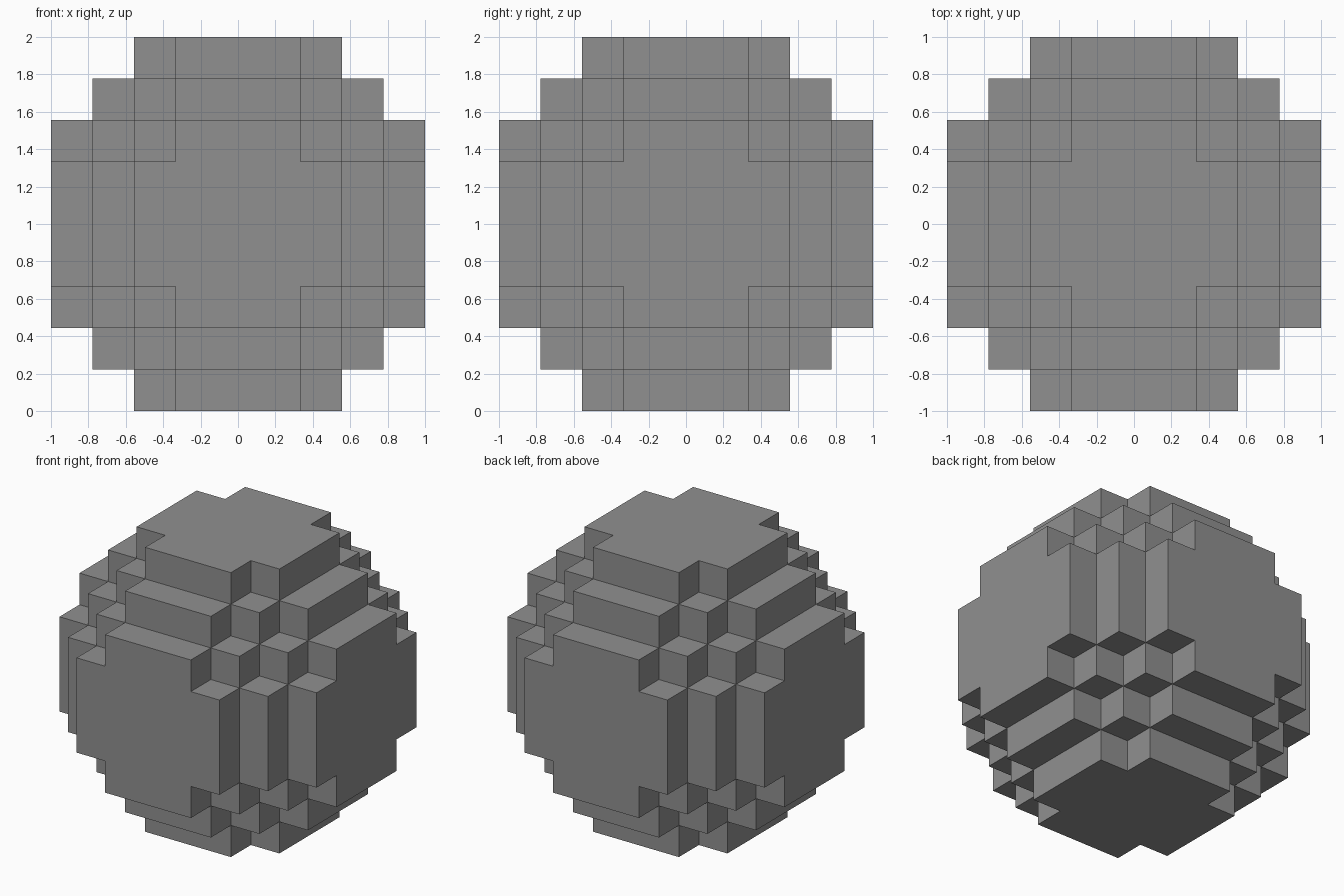
import bpy
import bmesh
from mathutils import Vector

cube = bpy.data.objects.get("Cube")
if cube:
    bpy.data.objects.remove(cube, do_unlink=True)

REACH = 4                      # cells from the centre to the outermost cell
CELL = 2 / (2 * REACH + 1)     # edge length of one cell
LIMIT = 21.5                   # squared radius, in cells

# Stone grey material
grey = bpy.data.materials.new("stone_grey")
grey.use_nodes = True
colour = (0.28, 0.28, 0.28, 1)
grey.diffuse_color = colour
grey.node_tree.nodes["Principled BSDF"].inputs["Base Color"].default_value = colour


def filled(cell):
    return cell.length_squared < LIMIT


# Blocky sphere: keep only cell sides that face an empty cell
bm = bmesh.new()
span = range(-REACH, REACH + 1)
cells = [Vector((i, j, k)) for i in span for j in span for k in span]
for cell in filter(filled, cells):
    for axis in range(3):
        for sign in (-1, 1):
            normal = Vector((0, 0, 0))
            normal[axis] = sign
            if filled(cell + normal):
                continue
            u = Vector((0, 0, 0))
            u[(axis + 1) % 3] = 0.5
            v = normal.cross(u)
            middle = cell + normal / 2
            corners = (middle - u - v, middle + u - v, middle + u + v, middle - u + v)
            bm.faces.new([bm.verts.new(c * CELL + Vector((0, 0, 1))) for c in corners])

# Weld the sides and merge flat areas into single faces
bmesh.ops.remove_doubles(bm, verts=bm.verts, dist=CELL / 100)
bmesh.ops.dissolve_limit(bm, angle_limit=0.01, verts=bm.verts, edges=bm.edges)

mesh = bpy.data.meshes.new("blocky_sphere")
bm.to_mesh(mesh)
bm.free()
mesh.materials.append(grey)
bpy.context.collection.objects.link(bpy.data.objects.new("blocky_sphere", mesh))
